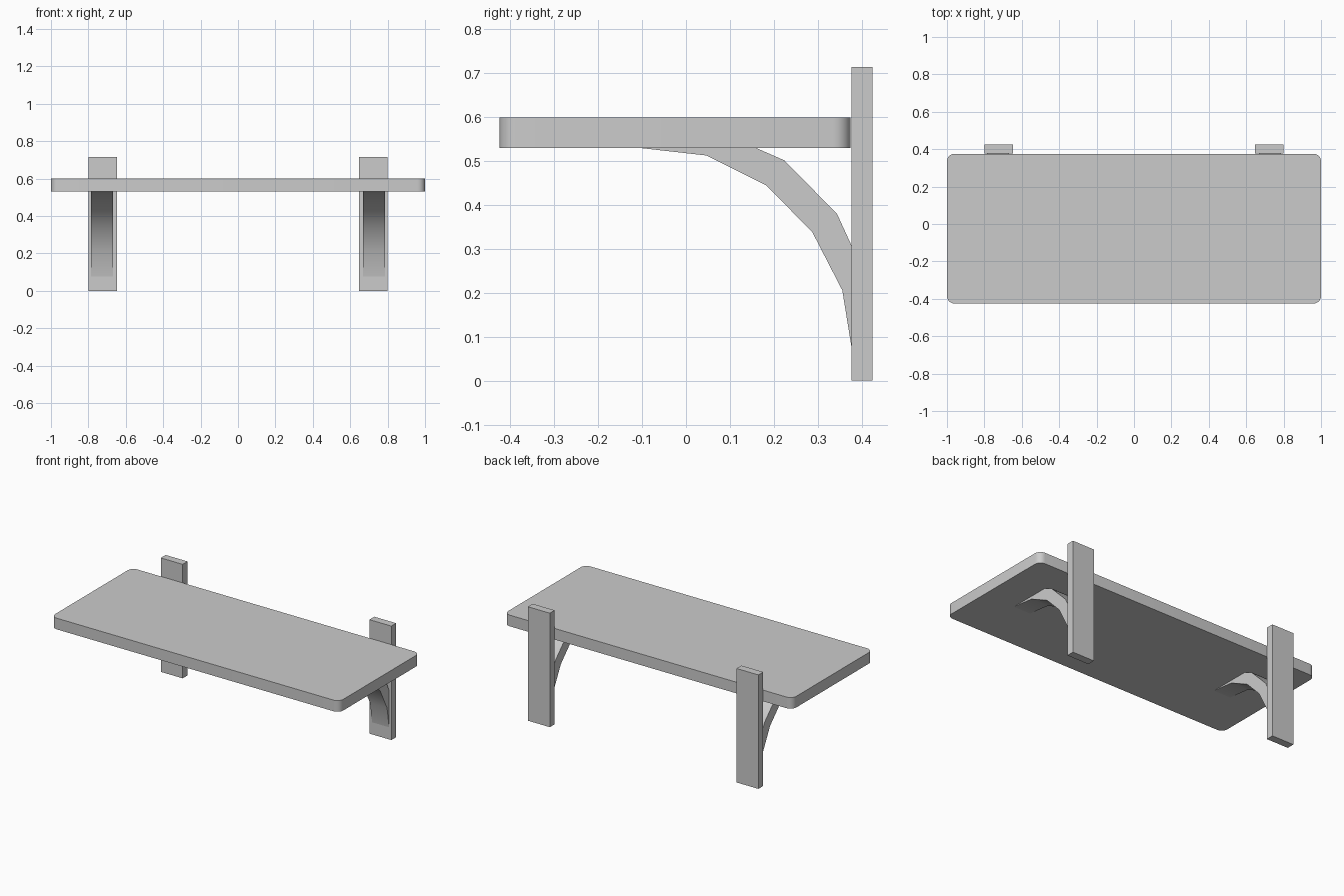
import bpy, bmesh, math

if "Cube" in bpy.data.objects:
    bpy.data.objects.remove(bpy.data.objects["Cube"])


def finish(name, bm):
    bmesh.ops.recalc_face_normals(bm, faces=bm.faces)
    mesh = bpy.data.meshes.new(name)
    bm.to_mesh(mesh)
    bm.free()
    obj = bpy.data.objects.new(name, mesh)
    bpy.context.collection.objects.link(obj)
    bpy.ops.object.select_all(action='DESELECT')
    obj.select_set(True)
    bpy.context.view_layer.objects.active = obj
    bpy.ops.object.shade_smooth_by_angle(angle=math.radians(30))
    return obj


def box(name, lo, hi, corner=0.0):
    bm = bmesh.new()
    bmesh.ops.create_cube(bm, size=1)
    for v in bm.verts:
        v.co = [l + (c + 0.5) * (h - l) for l, h, c in zip(lo, hi, v.co)]
    if corner:
        upright = [e for e in bm.edges
                   if abs(e.verts[0].co.z - e.verts[1].co.z) > 1e-4]
        bmesh.ops.bevel(bm, geom=upright, offset=corner, segments=6,
                        profile=0.5, affect='EDGES')
    return finish(name, bm)


def extrude_profile(name, profile, x0, x1):
    bm = bmesh.new()
    face = bm.faces.new([bm.verts.new((x0, y, z)) for y, z in profile])
    new = bmesh.ops.extrude_face_region(bm, geom=[face])['geom']
    bmesh.ops.translate(bm, vec=(x1 - x0, 0, 0),
                        verts=[g for g in new if isinstance(g, bmesh.types.BMVert)])
    return finish(name, bm)


# Shelf board with rounded corners
box("shelf_board", (-1, -0.425, 0.53), (1, 0.375, 0.60), corner=0.04)

# Curved brace profile (y, z): lower arc, then upper arc back
brace = [(-0.103, 0.53), (0.047, 0.513), (0.183, 0.445), (0.288, 0.338),
         (0.356, 0.206), (0.377, 0.076),
         (0.377, 0.308), (0.344, 0.38), (0.224, 0.502), (0.16, 0.53)]

# Wall uprights and braces on each side
for side, s in (("left", -1), ("right", 1)):
    xs = sorted((s * 0.648, s * 0.80))
    box(side + "_wall_upright", (xs[0], 0.377, 0), (xs[1], 0.425, 0.715))
    extrude_profile(side + "_curved_brace", brace, s * 0.667, s * 0.785)
